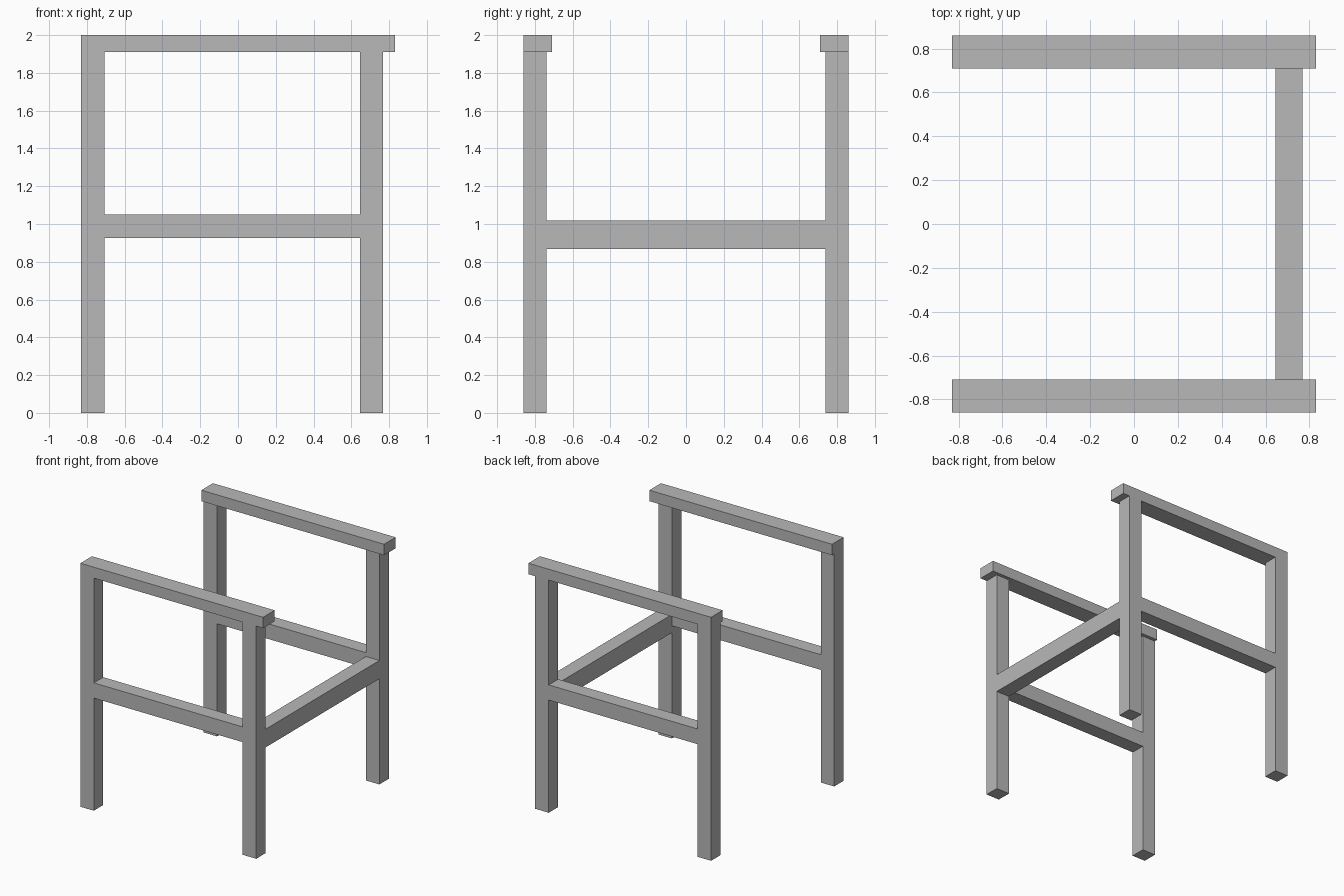
import bpy

cube = bpy.data.objects.get("Cube")
if cube:
    bpy.data.objects.remove(cube, do_unlink=True)

GREY = (0.48, 0.48, 0.48, 1)
mat = bpy.data.materials.new("plain grey")
mat.use_nodes = True
mat.diffuse_color = GREY
mat.node_tree.nodes["Principled BSDF"].inputs["Base Color"].default_value = GREY


def beam(name, xs, ys, zs):
    """Square-edged beam spanning the given x, y and z ranges."""
    spans = (xs, ys, zs)
    centre = [(a + b) / 2 for a, b in spans]
    bpy.ops.mesh.primitive_cube_add(size=1, location=centre)
    obj = bpy.context.object
    obj.name = name
    obj.scale = [abs(b - a) for a, b in spans]
    bpy.ops.object.transform_apply(location=True, rotation=False, scale=True)
    obj.data.materials.append(mat)
    return obj


OPEN_X = (-0.83, -0.708)   # legs at the open side
RAIL_X = (0.645, 0.768)    # legs joined by the cross rail
ARM_BOTTOM = 1.91

# Two matching side frames
for side, s in (("front", -1), ("back", 1)):
    leg_y = (s * 0.738, s * 0.86)
    beam(side + "_right_leg", OPEN_X, leg_y, (0, ARM_BOTTOM))
    beam(side + "_left_leg", RAIL_X, leg_y, (0, ARM_BOTTOM))
    beam(side + "_side_rail", (OPEN_X[1], RAIL_X[0]), leg_y, (0.925, 1.05))
    beam(side + "_armrest", (-0.83, 0.83), (s * 0.71, s * 0.86), (ARM_BOTTOM, 2))

# Rail joining the two frames
beam("cross_rail", RAIL_X, (-0.738, 0.738), (0.868, 1.018))
